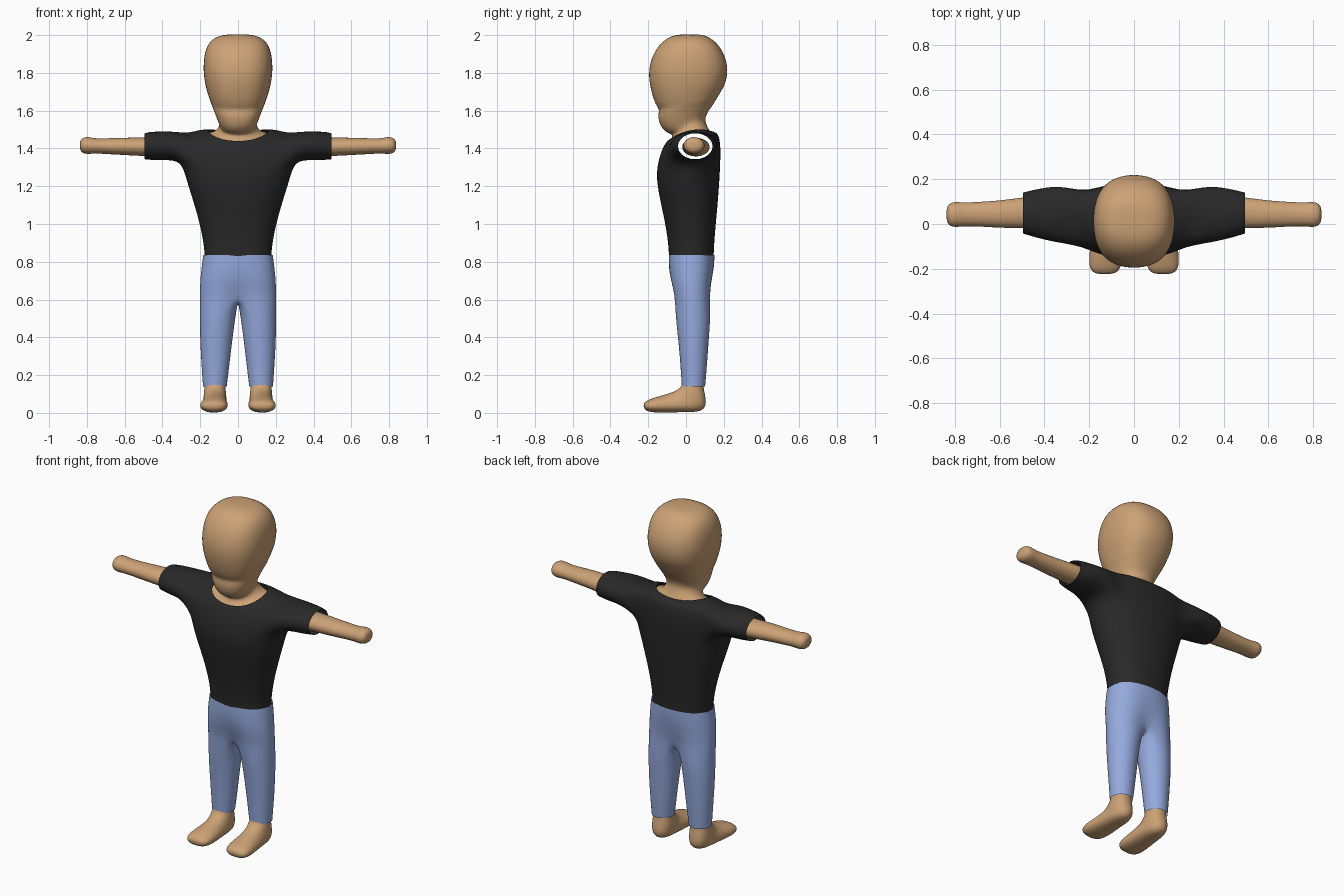
import bpy, bmesh, math
from mathutils import Vector


def material(name, color):
    m = bpy.data.materials.new(name)
    m.diffuse_color = (*color, 1)
    return m


SKIN = material("skin", (0.60, 0.36, 0.18))
BLACK = material("black_cloth", (0.022, 0.022, 0.022))
DENIM = material("denim", (0.30, 0.40, 0.72))


def spow(v, p):
    return math.copysign(abs(v) ** (2 / p), v)


def ring(bm, hw, a, b, cx=0, lift=0, p=2.0, n=16, start=-90, count=None):
    """Cross-section from front point a to back point b (y, z), half width hw in x."""
    k = 3 / (2 + math.cos(math.tau / n))  # offsets subdivision shrinkage
    my, mz = (a[0] + b[0]) / 2, (a[1] + b[1]) / 2
    dy, dz = (b[0] - a[0]) / 2 * k, (b[1] - a[1]) / 2 * k
    out = []
    for i in range(count or n):
        t = math.radians(start + 360 * i / n)
        c, s = spow(math.cos(t), p), spow(math.sin(t), p)
        out.append(bm.verts.new((cx + hw * k * c, my + dy * s,
                                 mz + dz * s + lift * math.cos(t) ** 2)))
    return out


def side_ring(bm, x, y0, y1, z0, z1, n=12, start=210):
    """Cross-section of an arm or sleeve at a given x."""
    k = 3 / (2 + math.cos(math.tau / n))
    out = []
    for i in range(n):
        t = math.radians(start + 360 * i / n)
        out.append(bm.verts.new((x, (y0 + y1) / 2 + (y1 - y0) / 2 * k * math.cos(t),
                                 (z0 + z1) / 2 + (z1 - z0) / 2 * k * math.sin(t))))
    return out


def bridge(bm, r, s, closed=True, skip=()):
    n = len(r)
    for i in range(n if closed else n - 1):
        if i not in skip:
            j = (i + 1) % n
            bm.faces.new((r[i], r[j], s[j], s[i]))


def loft(bm, rings, closed=True):
    for r, s in zip(rings, rings[1:]):
        bridge(bm, r, s, closed)


def finish(bm, name, mat, mirror=True):
    bmesh.ops.recalc_face_normals(bm, faces=bm.faces)
    me = bpy.data.meshes.new(name)
    bm.to_mesh(me)
    bm.free()
    me.materials.append(mat)
    for f in me.polygons:
        f.use_smooth = True
    ob = bpy.data.objects.new(name, me)
    bpy.context.collection.objects.link(ob)
    if mirror:
        ob.modifiers.new("mirror", 'MIRROR').merge_threshold = 0.0005
    sub = ob.modifiers.new("smooth", 'SUBSURF')
    sub.levels = sub.render_levels = 2
    return ob


# Head and neck: half width, front point, back point
bm = bmesh.new()
head = [
    (.165, (-.100, 1.425), (.135, 1.475)),
    (.125, (-.075, 1.450), (.115, 1.510)),
    (.098, (-.070, 1.475), (.098, 1.550)),
    (.098, (-.105, 1.485), (.110, 1.585)),
    (.112, (-.137, 1.520), (.127, 1.610)),
    (.128, (-.149, 1.575), (.147, 1.640)),
    (.141, (-.138, 1.605), (.165, 1.668)),
    (.150, (-.160, 1.632), (.180, 1.695)),
    (.167, (-.180, 1.690), (.205, 1.735)),
    (.182, (-.199, 1.780), (.221, 1.800)),
    (.181, (-.187, 1.870), (.214, 1.870)),
    (.167, (-.147, 1.945), (.180, 1.940)),
    (.125, (-.090, 1.992), (.130, 1.987)),
    (.060, (-.030, 2.005), (.080, 2.005)),
]
rings = [ring(bm, h, a, b, lift=.03 if i == 0 else 0, p=2.0 if i < 3 else 2.4)
         for i, (h, a, b) in enumerate(head)]
loft(bm, rings)
bm.faces.new(rings[-1])
finish(bm, "head", SKIN, mirror=False)

# Shirt: half torso with an arm hole, mirrored
bm = bmesh.new()
torso = [
    (.176, (-.090, .825), (.146, .825), 0),
    (.178, (-.091, .880), (.147, .880), 0),
    (.200, (-.108, 1.00), (.157, 1.00), 0),
    (.235, (-.135, 1.12), (.168, 1.12), 0),
    (.270, (-.155, 1.23), (.176, 1.23), 0),
    (.290, (-.152, 1.30), (.180, 1.31), 0),
    (.300, (-.138, 1.36), (.183, 1.40), .02),
    (.265, (-.122, 1.40), (.175, 1.465), .045),
    (.205, (-.108, 1.425), (.155, 1.485), .04),
    (.158, (-.098, 1.438), (.132, 1.488), .033),
]
rows = [ring(bm, h, a, b, lift=l, p=2.3, count=9) for h, a, b, l in torso]
for i in range(len(rows) - 1):
    bridge(bm, rows[i], rows[i + 1], False, (2, 3, 4, 5) if i in (5, 6) else ())
hole = rows[5][2:7] + [rows[6][6]] + rows[7][6:1:-1] + [rows[6][2]]
sleeve = [hole] + [side_ring(bm, *s) for s in (
    (.33, -.085, .172, 1.340, 1.490),
    (.42, -.065, .158, 1.338, 1.489),
    (.465, -.052, .148, 1.340, 1.488),
    (.495, -.042, .140, 1.343, 1.480))]
loft(bm, sleeve)
finish(bm, "shirt", BLACK)

# Trousers: half pelvis flowing into one leg, mirrored
bm = bmesh.new()
pelvis = [
    (.183, (-.090, .835), (.150, .835)),
    (.191, (-.092, .780), (.149, .780)),
    (.199, (-.088, .700), (.143, .700)),
    (.202, (-.070, .620), (.137, .620)),
]
rows = [ring(bm, h, a, b, p=2.3, count=9) for h, a, b in pelvis]
for row, pinch in ((rows[2], .012), (rows[3], .03)):
    row[0].co.y += pinch
    row[8].co.y -= pinch
loft(bm, rows, False)
top = rows[3] + [bm.verts.new((0, y, .6)) for y in (.075, .035, -.005)]
legs = [top] + [ring(bm, (o - i) / 2, (f, z), (b, z), cx=(o + i) / 2, n=12, start=-120)
                for z, i, o, f, b in (
    (.52, .012, .201, -.055, .130),
    (.40, .029, .201, -.042, .121),
    (.27, .044, .194, -.030, .112),
    (.17, .056, .187, -.024, .104),
    (.14, .060, .185, -.022, .101))]
loft(bm, legs)
finish(bm, "trousers", DENIM)

# Arms with mitten-like hands
bm = bmesh.new()
arm = [side_ring(bm, *s) for s in (
    (.43, -.020, .125, 1.358, 1.456),
    (.50, -.018, .118, 1.360, 1.457),
    (.60, -.017, .104, 1.365, 1.457),
    (.70, -.010, .098, 1.371, 1.453),
    (.76, -.010, .095, 1.374, 1.453),
    (.795, -.014, .099, 1.370, 1.462),
    (.822, -.010, .094, 1.375, 1.457),
    (.838, .012, .074, 1.392, 1.440))]
loft(bm, arm)
bm.faces.new(arm[-1])
finish(bm, "arms", SKIN)

# Feet with ankles: half width, centre x, instep point, heel or sole point
bm = bmesh.new()
foot = [ring(bm, h, a, b, cx=x, p=2.2) for h, x, a, b in (
    (.050, .122, (-.015, .200), (.088, .200)),
    (.053, .122, (-.018, .150), (.090, .145)),
    (.058, .122, (-.035, .128), (.100, .095)),
    (.060, .122, (-.060, .114), (.109, .045)),
    (.062, .122, (-.085, .105), (.085, .004)),
    (.066, .124, (-.125, .092), (-.010, .005)),
    (.074, .127, (-.170, .080), (-.120, .001)),
    (.070, .129, (-.206, .067), (-.190, .003)),
    (.045, .130, (-.226, .050), (-.224, .018)))]
loft(bm, foot)
bm.faces.new(foot[-1])
finish(bm, "feet", SKIN)
